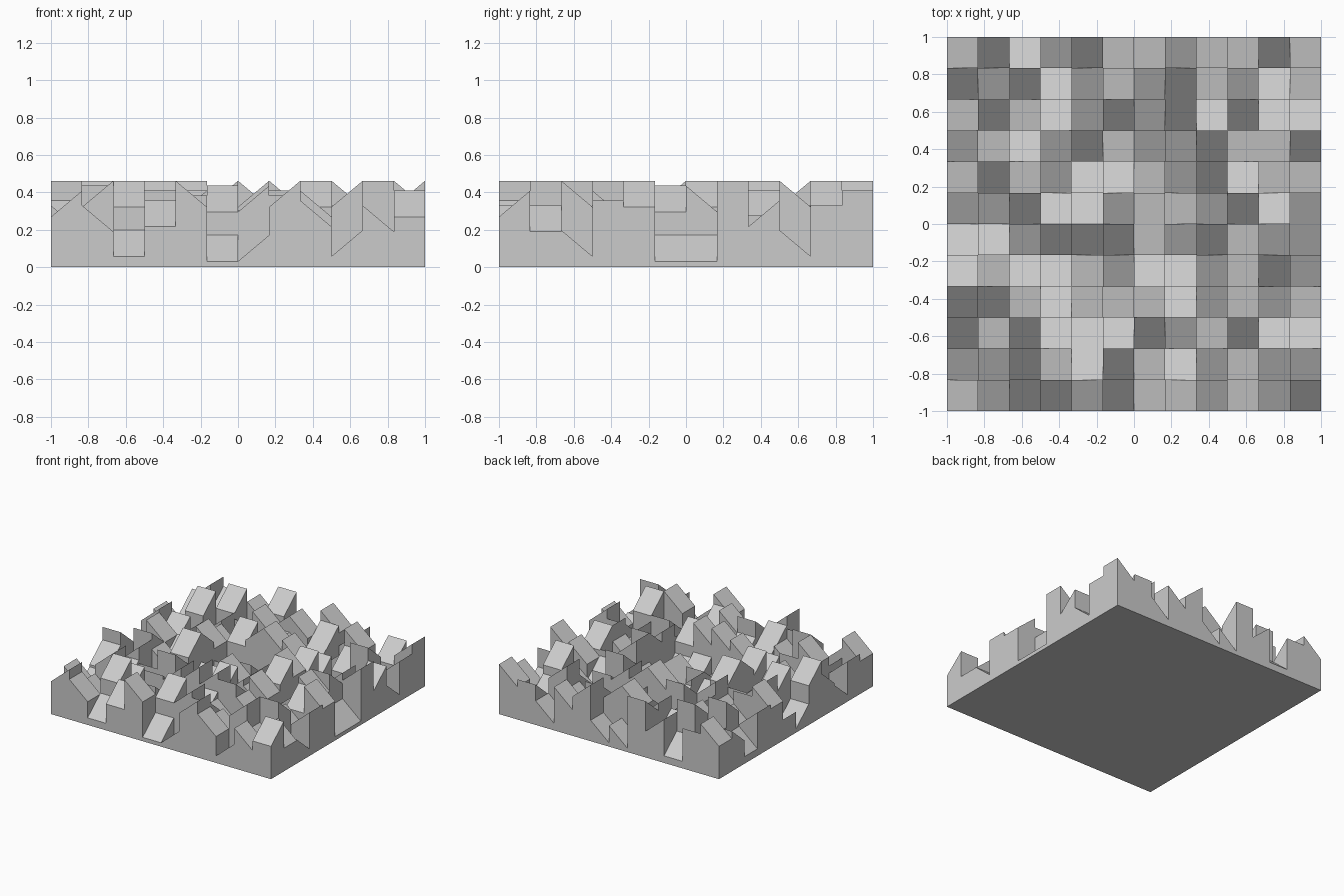
import bpy, bmesh

if "Cube" in bpy.data.objects:
    bpy.data.objects.remove(bpy.data.objects["Cube"])

# Sound diffuser panel: 12 x 12 wells, quadratic-residue heights, slanted tops
N = 12
CELL = 2 / N
TOP = 0.462      # highest ridge
STEP = 0.0264    # drop per residue step
DROP = 0.14      # rise of each slanted top (about 40 degrees)

# Direction each slanted top faces; rows run from back to front
FACING = [
    "WSNESWWEWWSW",
    "SESNEWESWENW",
    "WSWNESESNSNN",
    "EWNESWEESWWS",
    "WSWENNWESNWW",
    "EESNNEWWESNE",
    "NNESSSWESWEE",
    "NWNNWENNEWSE",
    "SSWNWWWNEWEW",
    "SWSNNNSEWSNN",
    "EESWNSWNEWEE",
    "WESSESWWEWES",
]
# Low corners, in the order SW, SE, NE, NW
LOW = {"N": (0, 0, 1, 1), "S": (1, 1, 0, 0), "E": (0, 1, 1, 0), "W": (1, 0, 0, 1)}


def corners(i, j):
    """Heights of the four top corners of column i, row j (0 = front)."""
    if not (0 <= i < N and 0 <= j < N):
        return (0.0,) * 4
    residue = ((i + 1) ** 2 + (j + 1) ** 2) % 13
    h = TOP - STEP * residue
    return tuple(h - DROP * low for low in LOW[FACING[N - 1 - j][i]])


bm = bmesh.new()


def face(points):
    unique = []
    for p in points:
        if all(sum(abs(a - b) for a, b in zip(p, q)) > 1e-5 for q in unique):
            unique.append(p)
    if len(unique) > 2:
        bm.faces.new([bm.verts.new(p) for p in unique])


def wall(p, q, a, b):
    """Wall between the profile on the left (a) and on the right (b) of p-q."""
    d0, d1 = a[0] - b[0], a[1] - b[1]
    if d0 * d1 < -1e-9:      # profiles cross: two triangles
        t = d0 / (d0 - d1)
        m = (p[0] + (q[0] - p[0]) * t, p[1] + (q[1] - p[1]) * t,
             a[0] + (a[1] - a[0]) * t)
        face([(*p, b[0]), m, (*p, a[0])])
        face([m, (*q, b[1]), (*q, a[1])])
    else:
        face([(*p, b[0]), (*q, b[1]), (*q, a[1]), (*p, a[0])])


def at(k):
    return -1 + k * CELL


# Slanted tops
for i in range(N):
    for j in range(N):
        h = corners(i, j)
        xy = [(at(i), at(j)), (at(i + 1), at(j)), (at(i + 1), at(j + 1)), (at(i), at(j + 1))]
        face([(*p, z) for p, z in zip(xy, h)])

# Steps between columns and the outer sides
for k in range(N + 1):
    for m in range(N):
        a, b = corners(k - 1, m), corners(k, m)
        wall((at(k), at(m)), (at(k), at(m + 1)), (a[1], a[2]), (b[0], b[3]))
        a, b = corners(m, k), corners(m, k - 1)
        wall((at(m), at(k)), (at(m + 1), at(k)), (a[0], a[1]), (b[3], b[2]))

# Underside
face([(-1, -1, 0), (-1, 1, 0), (1, 1, 0), (1, -1, 0)])
bmesh.ops.remove_doubles(bm, verts=bm.verts, dist=1e-5)

mesh = bpy.data.meshes.new("diffuser_panel")
bm.to_mesh(mesh)
bm.free()
panel = bpy.data.objects.new("diffuser_panel", mesh)
bpy.context.collection.objects.link(panel)
